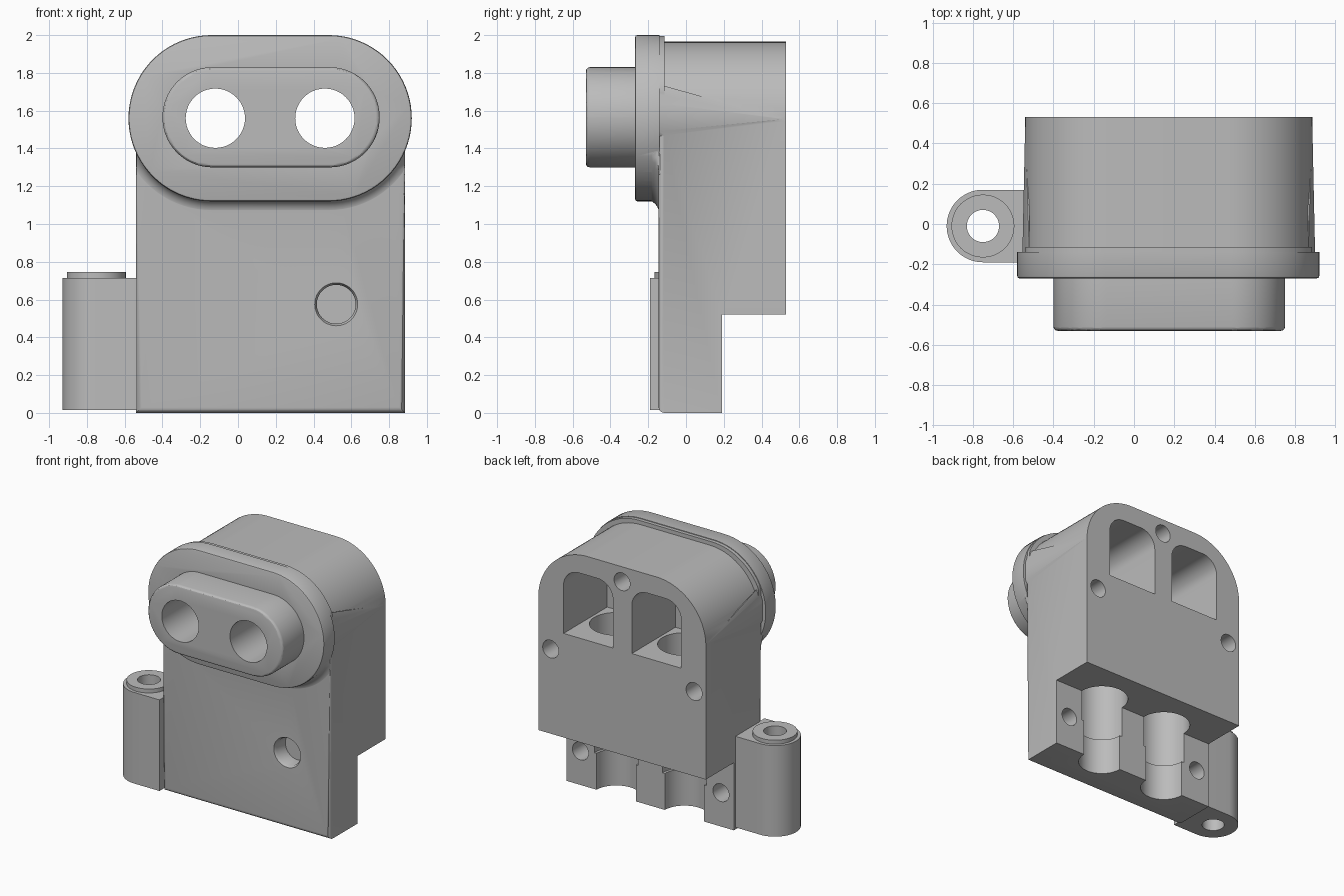
import bpy, bmesh, math
from mathutils import Vector

cube = bpy.data.objects.get("Cube")
if cube:
    bpy.data.objects.remove(cube, do_unlink=True)

grey = bpy.data.materials.new("plain grey")
grey.use_nodes = True
colour = (0.5, 0.5, 0.5, 1)
grey.diffuse_color = colour
grey.node_tree.nodes["Principled BSDF"].inputs["Base Color"].default_value = colour


def finish(name, bm):
    bmesh.ops.recalc_face_normals(bm, faces=bm.faces)
    mesh = bpy.data.meshes.new(name)
    bm.to_mesh(mesh)
    bm.free()
    mesh.materials.append(grey)
    obj = bpy.data.objects.new(name, mesh)
    bpy.context.collection.objects.link(obj)
    return obj


def rounded(x0, x1, z0, z1, low, high, steps=20):
    """Rectangle outline with a low and a high corner radius."""
    pts = []
    for i, (x, z, r) in enumerate([(x1, z1, high), (x0, z1, high), (x0, z0, low), (x1, z0, low)]):
        if r == 0:
            pts.append((x, z))
            continue
        cx = x - r if x == x1 else x + r
        cz = z - r if z == z1 else z + r
        for k in range(steps + 1):
            a = math.pi / 2 * (i + k / steps)
            pts.append((cx + r * math.cos(a), cz + r * math.sin(a)))
    clean = []
    for p in pts:
        if not clean or math.dist(p, clean[-1]) > 1e-4:
            clean.append(p)
    if math.dist(clean[0], clean[-1]) < 1e-4:
        clean.pop()
    return clean


def circle(cx, cy, r, n=48):
    return [(cx + r * math.cos(2 * math.pi * k / n), cy + r * math.sin(2 * math.pi * k / n)) for k in range(n)]


def loft(name, rings):
    """Closed skin through equal-length rings of 3D points."""
    bm = bmesh.new()
    loops = [[bm.verts.new(p) for p in ring] for ring in rings]
    for a, b in zip(loops, loops[1:]):
        for k in range(len(a)):
            j = (k + 1) % len(a)
            bm.faces.new((a[k], a[j], b[j], b[k]))
    bm.faces.new(loops[0])
    bm.faces.new(loops[-1])
    return finish(name, bm)


def along_y(name, outline, y0, y1):
    return loft(name, [[(x, y, z) for x, z in outline] for y in (y0, y1)])


def along_z(name, outline, z0, z1):
    return loft(name, [[(x, y, z) for x, y in outline] for z in (z0, z1)])


def apply_modifiers(obj):
    deps = bpy.context.evaluated_depsgraph_get()
    mesh = bpy.data.meshes.new_from_object(obj.evaluated_get(deps))
    obj.modifiers.clear()
    obj.data = mesh


def combine(obj, others, operation):
    for other in others:
        mod = obj.modifiers.new(operation.lower(), "BOOLEAN")
        mod.operation, mod.object, mod.solver = operation, other, "EXACT"
        apply_modifiers(obj)
        bpy.data.objects.remove(other, do_unlink=True)


def bevel_edges(obj, width, rule, segments=4):
    bm = bmesh.new()
    bm.from_mesh(obj.data)
    edges = [e for e in bm.edges if rule(*(v.co for v in e.verts))]
    bmesh.ops.bevel(bm, geom=edges, offset=width, segments=segments, profile=0.5, affect="EDGES")
    bm.to_mesh(obj.data)
    bm.free()


LEFT, RIGHT, FRONT, BACK = -0.54, 0.885, -0.145, 0.53
STEP_Y, STEP_Z = 0.19, 0.52
PORTS = (-0.12, 0.46)

# Arched housing with a thinner lower block
body = along_y("housing", rounded(LEFT, RIGHT, 0, 1.965, 0, 0.42), FRONT, BACK)
bevel_edges(body, 0.03, lambda a, b: max(a.y, b.y) < FRONT + 0.01 and min(a.z, b.z) < 0.01)
step = along_y("step_cutter", rounded(-2, 2, -1, STEP_Z, 0, 0), STEP_Y, 2)
combine(body, [step], "DIFFERENCE")

# Oval flange and connector nose
flange = along_y("flange", rounded(-0.58, 0.92, 1.12, 2, 0.44, 0.44), -0.27, FRONT + 0.005)
bevel_edges(flange, 0.012, lambda a, b: max(a.y, b.y) < -0.26, 2)
nose = along_y("nose", rounded(-0.4, 0.75, 1.3, 1.83, 0.264, 0.264), -0.53, -0.2)
bevel_edges(nose, 0.02, lambda a, b: max(a.y, b.y) < -0.52, 3)

# Curved blend under the flange, kept within the housing width
rings = []
for k in range(7):
    a = math.pi / 2 * k / 6
    grow = 0.07 * (1 - math.cos(a)) - 0.002
    y = -0.215 + 0.07 * math.sin(a) + 0.002
    ring = []
    for x, z in rounded(-0.575, 0.915, 1.125, 1.995, 0.435, 0.435):
        d = Vector((x - min(max(x, -0.14), 0.48), z - 1.56))
        if d.y < 0:
            d *= 1 + grow / 0.435
            x = min(max(x, -0.14), 0.48) + d.x
            z = 1.56 + d.y
        ring.append((min(max(x, LEFT + 0.002), RIGHT - 0.002), y, z))
    rings.append(ring)
rings.append([(x, y + 0.03, z) for x, y, z in rings[-1]])
blend = loft("blend", rings)

# Slim side wedges tapering from the flange to the back
wedges = []
for edge, sign in ((LEFT, -1), (RIGHT, 1)):
    bm = bmesh.new()
    for dx, y, z in ((0.014, FRONT, 1.49), (0.014, FRONT, 1.64), (-0.02, FRONT, 1.43),
                     (-0.02, FRONT, 1.74), (0, BACK - 0.02, 1.555), (-0.02, BACK - 0.02, 1.555)):
        bm.verts.new((edge + sign * dx, y, z))
    bmesh.ops.convex_hull(bm, input=bm.verts)
    wedges.append(finish("side_wedge", bm))
combine(body, [flange, nose, blend] + wedges, "UNION")

# Port holes, rear pockets and stepped vertical bores
cutters = []
for x in PORTS:
    cutters.append(along_y("pocket", rounded(x - 0.21, x + 0.21, 1.32, 1.82, 0, 0.13, 10), 0, 1))
    cutters.append(along_y("port", circle(x, 1.56, 0.157), -1, 0.1))
    cutters.append(along_z("bore", circle(x, STEP_Y, 0.187), 0.28, 1.4))
    cutters.append(along_z("lower_bore", circle(x, STEP_Y, 0.167), -0.1, 0.4))

# Screw holes in the back and the blind hole in the front
for x, z in ((0.78, 1.17), (-0.44, 1.17), (0.173, 1.85)):
    cutters.append(along_y("screw_hole", circle(x, z, 0.068, 32), 0.2, 1))
for x in (0.765, -0.43):
    cutters.append(along_y("lower_screw_hole", circle(x, 0.26, 0.068, 32), 0, 0.4))
cutters.append(loft("front_hole", [[(x, y, z) for x, z in circle(0.52, 0.575, r)]
                                   for y, r in ((-0.16, 0.122), (-0.125, 0.103), (-0.02, 0.103))]))
combine(body, cutters, "DIFFERENCE")

# Mounting ear with a raised collar and a through hole
EAR_X, EAR_Y = -0.75, -0.01
ear = along_z("mounting_ear", [(EAR_X + x, EAR_Y + y) for x, y in
              [(0.215, -0.18), (0.215, 0.18)] + [(0.18 * math.cos(a), 0.18 * math.sin(a)) for a in
              [math.pi * (0.5 + k / 32) for k in range(33)]]], 0.015, 0.715)
combine(ear, [along_z("collar", circle(EAR_X, EAR_Y, 0.156), 0.6, 0.745)], "UNION")
combine(ear, [along_z("ear_hole", circle(EAR_X, EAR_Y, 0.08), -1, 1)], "DIFFERENCE")

for obj in (body, ear):
    bpy.ops.object.select_all(action="DESELECT")
    obj.select_set(True)
    bpy.context.view_layer.objects.active = obj
    bpy.ops.object.shade_smooth_by_angle(angle=math.radians(30))
